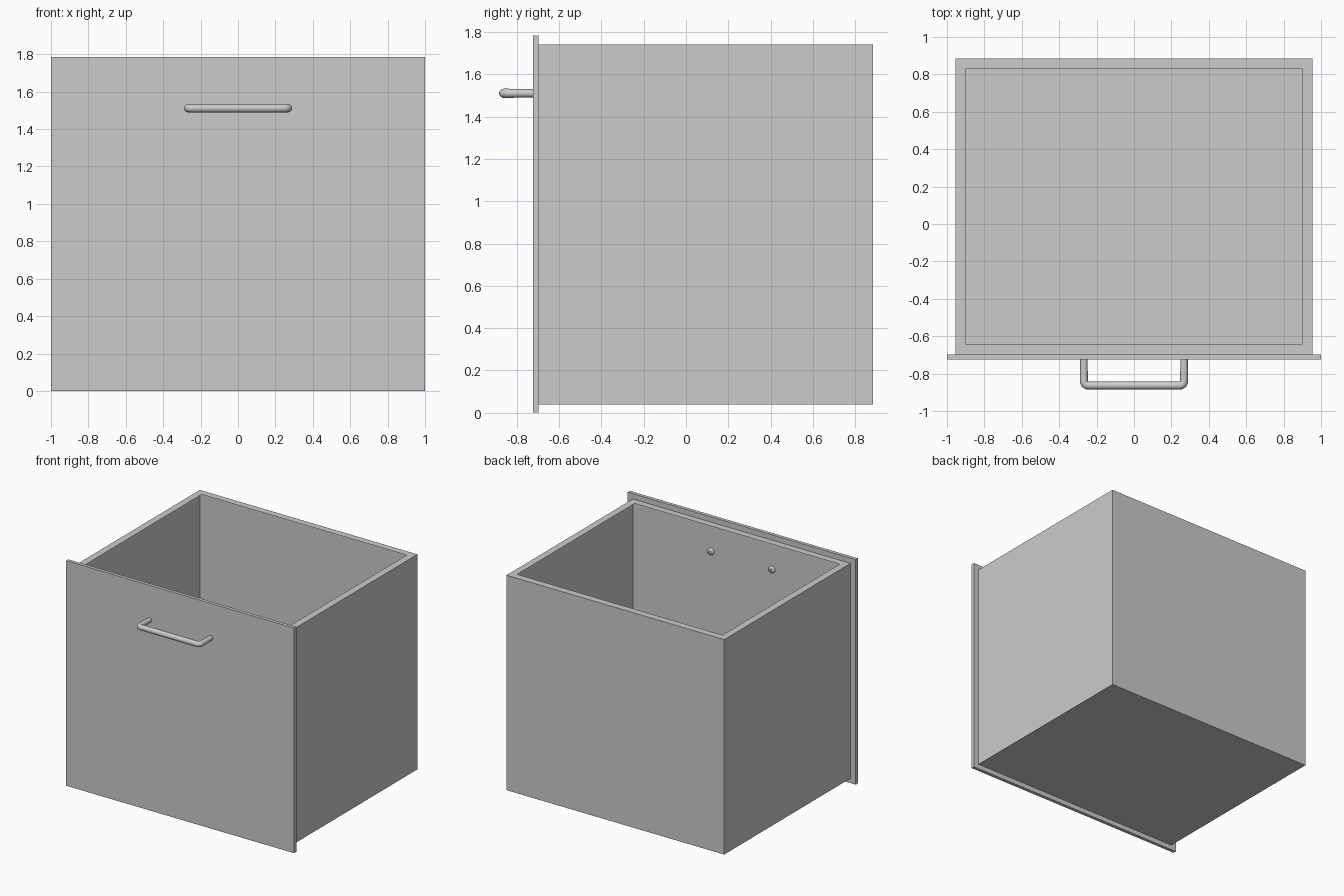
import bpy, bmesh, math
from mathutils import Matrix

if "Cube" in bpy.data.objects:
    bpy.data.objects.remove(bpy.data.objects["Cube"])

FRONT, BACK = -0.697, 0.885      # drawer box depth range
LIP = 0.055
HANDLE_X, HANDLE_Z, HANDLE_R = 0.268, 1.511, 0.0215


def add_mesh(name, bm):
    mesh = bpy.data.meshes.new(name)
    bm.to_mesh(mesh)
    bm.free()
    ob = bpy.data.objects.new(name, mesh)
    bpy.context.collection.objects.link(ob)
    return ob


def smooth(ob):
    bpy.ops.object.select_all(action='DESELECT')
    ob.select_set(True)
    bpy.context.view_layer.objects.active = ob
    bpy.ops.object.shade_smooth_by_angle(angle=math.radians(35))


def box(x, y0, y1, z0, z1):
    bm = bmesh.new()
    m = Matrix.Translation((0, (y0 + y1) / 2, (z0 + z1) / 2)) @ Matrix.Diagonal((2 * x, y1 - y0, z1 - z0, 1))
    bmesh.ops.create_cube(bm, size=1, matrix=m)
    bm.normal_update()
    return bm


# Open-topped sheet box: thin walls and floor with a flat lip turned inwards
bm = box(0.955, FRONT, BACK, 0.038, 1.743)
top = max(bm.faces, key=lambda f: f.calc_center_median().z)
bmesh.ops.inset_region(bm, faces=[top], thickness=LIP, use_even_offset=True)
bmesh.ops.delete(bm, geom=[top], context='FACES')
add_mesh("drawer_box", bm)

# Overhanging front panel
add_mesh("front_panel", box(1.0, -0.725, FRONT - 0.001, 0.0, 1.785))

# Bar handle: a round profile swept along a U path with rounded corners
bar_y, bend = -0.8635, 0.024
right = [(HANDLE_X, -0.72, 0.92)]
for i in range(7):
    a = math.radians(15 * i)
    right.append((HANDLE_X - bend + bend * math.cos(a), bar_y + bend - bend * math.sin(a), 1))
path = right + [(-x, y, r) for x, y, r in reversed(right)]
curve = bpy.data.curves.new("handle", 'CURVE')
curve.dimensions = '3D'
curve.bevel_depth = HANDLE_R
curve.bevel_resolution = 4
curve.use_fill_caps = True
spline = curve.splines.new('POLY')
spline.points.add(len(path) - 1)
for p, (x, y, r) in zip(spline.points, path):
    p.co = (x, y, HANDLE_Z, 1)
    p.radius = r
handle = bpy.data.objects.new("handle", curve)
bpy.context.collection.objects.link(handle)
bpy.ops.object.select_all(action='DESELECT')
handle.select_set(True)
bpy.context.view_layer.objects.active = handle
bpy.ops.object.convert(target='MESH')
smooth(bpy.context.view_layer.objects.active)

# Domed screw heads on the inside of the front wall, with a driver dimple
profile = [(0.028, -0.001), (0.028, 0.004), (0.024, 0.011), (0.017, 0.015), (0.01, 0.016), (0.0, 0.008)]
for side, label in ((-1, "left"), (1, "right")):
    bm = bmesh.new()
    verts = [bm.verts.new((r, 0, h)) for r, h in profile]
    edges = [bm.edges.new(pair) for pair in zip(verts, verts[1:])]
    bmesh.ops.spin(bm, geom=verts + edges, cent=(0, 0, 0), axis=(0, 0, 1),
                   angle=math.tau, steps=16, use_merge=True)
    bmesh.ops.remove_doubles(bm, verts=bm.verts, dist=1e-5)
    bmesh.ops.holes_fill(bm, edges=bm.edges)
    bmesh.ops.recalc_face_normals(bm, faces=bm.faces)
    place = Matrix.Translation((side * HANDLE_X, FRONT, HANDLE_Z)) @ Matrix.Rotation(-math.pi / 2, 4, 'X')
    bmesh.ops.transform(bm, matrix=place, verts=bm.verts)
    smooth(add_mesh("screw_head_" + label, bm))
